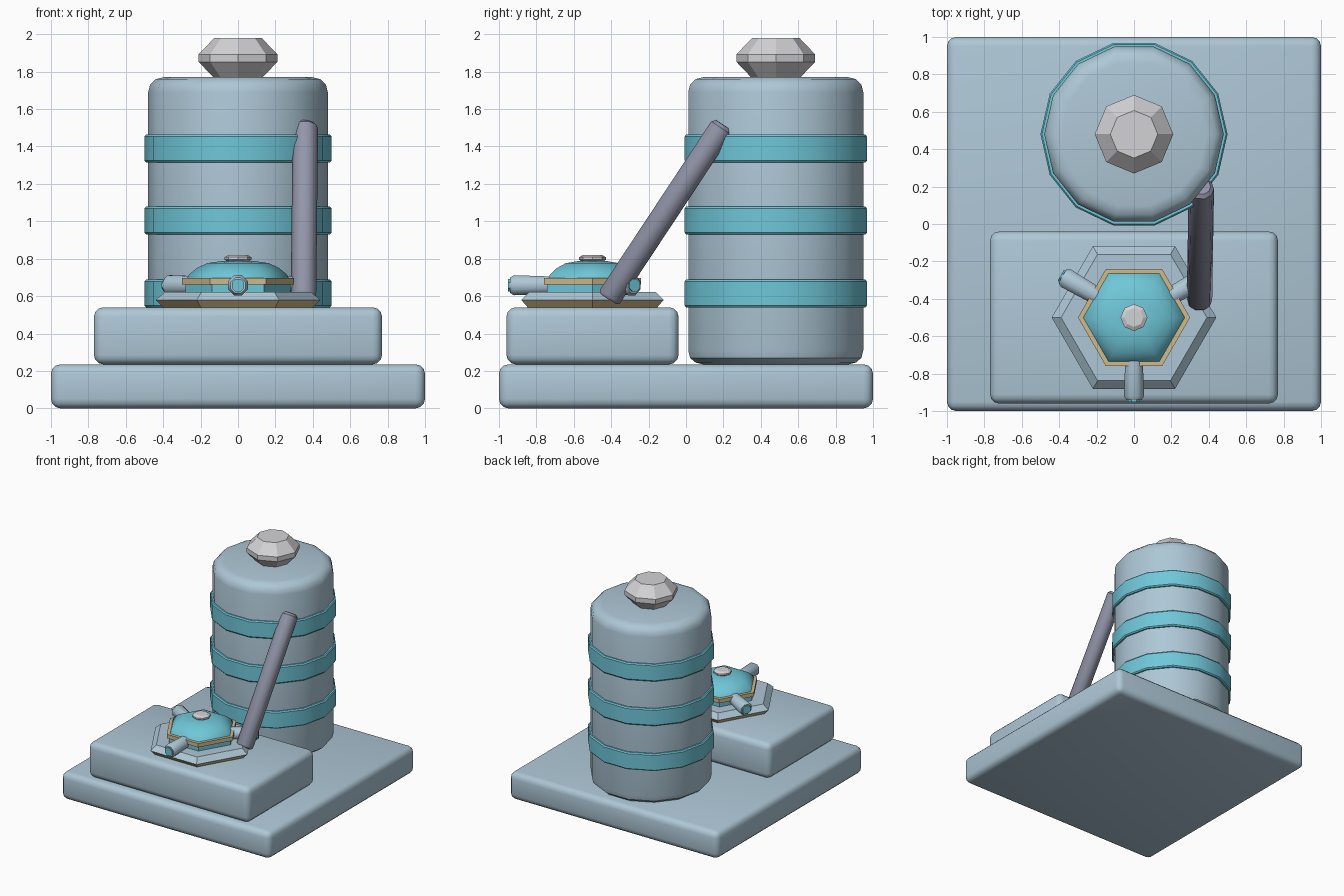
import bpy, bmesh, math
from mathutils import Vector

if "Cube" in bpy.data.objects:
    bpy.data.objects.remove(bpy.data.objects["Cube"])


def material(name, rgb):
    m = bpy.data.materials.new(name)
    m.diffuse_color = (*rgb, 1)
    m.use_nodes = True
    m.node_tree.nodes["Principled BSDF"].inputs["Base Color"].default_value = m.diffuse_color
    return m


BLUE = material("pale_blue_grey", (0.42, 0.57, 0.67))
TEAL = material("teal", (0.16, 0.57, 0.69))
SILVER = material("silver", (0.65, 0.65, 0.67))
PURPLE = material("purple_grey", (0.29, 0.305, 0.40))
GOLD = material("tan", (0.62, 0.49, 0.27))


def finish(name, bm, mats, angle):
    bmesh.ops.recalc_face_normals(bm, faces=bm.faces[:])
    me = bpy.data.meshes.new(name)
    bm.to_mesh(me)
    bm.free()
    ob = bpy.data.objects.new(name, me)
    bpy.context.collection.objects.link(ob)
    for m in mats:
        me.materials.append(m)
    bpy.ops.object.select_all(action='DESELECT')
    ob.select_set(True)
    bpy.context.view_layer.objects.active = ob
    bpy.ops.object.shade_smooth_by_angle(angle=math.radians(angle))
    return ob


def slab(name, lo, hi, bevel):
    bm = bmesh.new()
    bmesh.ops.create_cube(bm, size=1)
    for v in bm.verts:
        v.co = [lo[i] + (v.co[i] + 0.5) * (hi[i] - lo[i]) for i in range(3)]
    bmesh.ops.bevel(bm, geom=bm.edges[:], offset=bevel, segments=3,
                    profile=0.5, affect='EDGES')
    return finish(name, bm, [BLUE], 40)


def lathe(name, profile, sides, mats, loc, axis=(0, 0, 1), angle=30, turn=0.0, rule=None):
    """Capped solid of revolution from (radius, height) points along an axis."""
    bm = bmesh.new()
    rings = []
    for r, h in profile:
        rings.append([bm.verts.new((r * math.cos(turn + math.tau * i / sides),
                                    r * math.sin(turn + math.tau * i / sides), h))
                      for i in range(sides)])
    for a, b in zip(rings, rings[1:]):
        for i in range(sides):
            j = (i + 1) % sides
            bm.faces.new((a[i], a[j], b[j], b[i]))
    bm.faces.new(rings[0][::-1])
    bm.faces.new(rings[-1])
    if rule:
        for f in bm.faces:
            f.material_index = rule(f.calc_center_median())
    ob = finish(name, bm, mats, angle)
    ob.location = loc
    ob.rotation_euler = Vector(axis).to_track_quat('Z', 'Y').to_euler()
    return ob


# Base and front plinth
slab("base_slab", (-1, -1, 0), (1, 1, 0.235), 0.05)
slab("front_plinth", (-0.77, -0.96, 0.235), (0.77, -0.04, 0.54), 0.05)

# Tank with rounded shoulders
TANK = (0, 0.48, 0)
lathe("tank", [(0.40, 0.235), (0.44, 0.245), (0.47, 0.27), (0.48, 0.31),
               (0.48, 1.69), (0.47, 1.73), (0.44, 1.76), (0.39, 1.772)],
      14, [BLUE], TANK, angle=35)

# Tank bands
for k, z in enumerate((0.54, 0.93, 1.315)):
    lathe(f"tank_band_{k + 1}", [(0.47, z), (0.492, z), (0.5, z + 0.01),
                                 (0.5, z + 0.138), (0.492, z + 0.148), (0.47, z + 0.148)],
          14, [TEAL], TANK)

# Tank cap
lathe("tank_cap", [(0.13, 1.768), (0.21, 1.852), (0.21, 1.893), (0.127, 1.98)],
      8, [SILVER], TANK, angle=20)

# Slanted feed pipe
a, b = Vector((0.35, -0.415, 0.585)), Vector((0.36, 0.2, 1.515))
L = (b - a).length
lathe("feed_pipe", [(0.055, 0), (0.068, 0.015), (0.068, L - 0.02), (0.05, L)],
      10, [PURPLE], a, b - a, angle=40)

# Hexagonal foot of the valve, tan underneath
HUB = (0, -0.5, 0)
lathe("valve_foot", [(0.40, 0.54), (0.44, 0.58), (0.39, 0.622)], 6, [BLUE, GOLD], HUB,
      angle=20, rule=lambda c: 1 if c.z < 0.58 else 0)

# Valve body, trim ring, dome and knob
lathe("valve_body", [(0.28, 0.61), (0.28, 0.67)], 6, [TEAL], HUB)
lathe("valve_trim", [(0.30, 0.663), (0.30, 0.697)], 6, [GOLD], HUB)
lathe("valve_dome", [(0.275, 0.69), (0.262, 0.715), (0.22, 0.75), (0.165, 0.776), (0.09, 0.787)],
      6, [TEAL], HUB, angle=62)
lathe("valve_knob", [(0.055, 0.782), (0.072, 0.795), (0.072, 0.808), (0.05, 0.82)],
      8, [SILVER], HUB, angle=20)

# Three nozzles with teal tips
for k, deg in enumerate((30, 150, 270)):
    d = (math.cos(math.radians(deg)), math.sin(math.radians(deg)), 0)
    at = (0, -0.5, 0.658)
    lathe(f"nozzle_{k + 1}", [(0.05, 0.2), (0.058, 0.42), (0.044, 0.442)],
          8, [BLUE], at, d, angle=46, turn=math.pi / 8)
    lathe(f"nozzle_tip_{k + 1}", [(0.036, 0.43), (0.036, 0.452)],
          8, [TEAL], at, d, turn=math.pi / 8)
